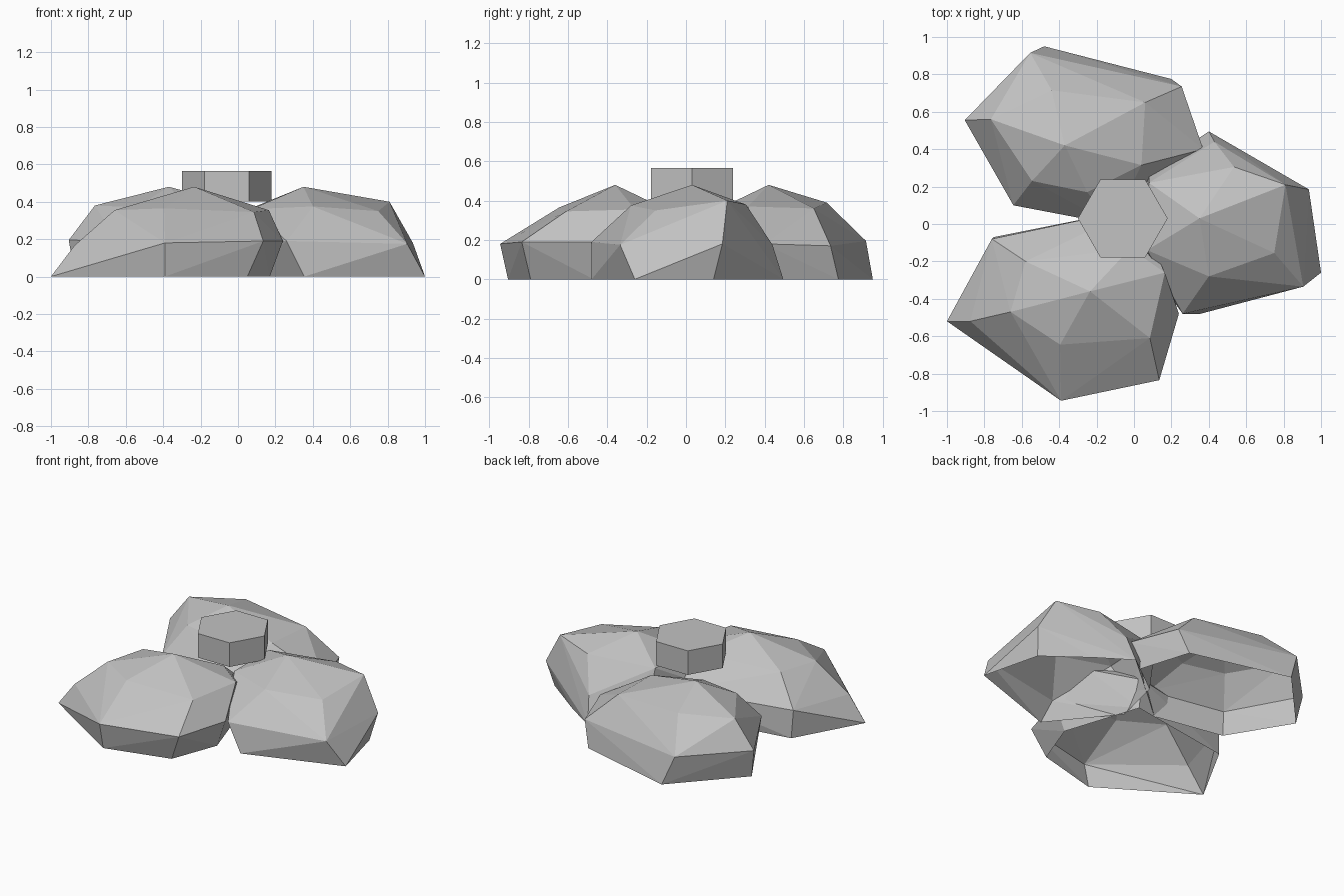
import bpy, bmesh, math

# One grey for every part
grey = bpy.data.materials.new("stone_grey")
grey.diffuse_color = (0.54, 0.54, 0.54, 1)


def finish(bm, name):
    bmesh.ops.recalc_face_normals(bm, faces=bm.faces)
    mesh = bpy.data.meshes.new(name)
    bm.to_mesh(mesh)
    bm.free()
    mesh.materials.append(grey)
    bpy.context.collection.objects.link(bpy.data.objects.new(name, mesh))


def lobe(name, peak, upper, middle, base):
    """Faceted dome through a peak and two rings, open at the ground."""
    bm = bmesh.new()
    for p in [peak] + upper + middle + [(x, y, 0) for x, y in base]:
        bm.verts.new(p)
    hull = bmesh.ops.convex_hull(bm, input=bm.verts[:])
    loose = [v for v in bm.verts if not v.link_faces]
    bmesh.ops.delete(bm, geom=loose, context='VERTS')
    floor = [f for f in bm.faces if all(v.co.z < 0.01 for v in f.verts)]
    bmesh.ops.delete(bm, geom=floor, context='FACES')
    finish(bm, name)


# Front left lobe
lobe("front_left_lobe", (-0.235, -0.36, 0.48),
     [(-0.58, -0.20, 0.36), (-0.66, -0.47, 0.355), (-0.395, -0.645, 0.365),
      (0.085, -0.61, 0.345), (0.165, -0.26, 0.355), (-0.02, -0.13, 0.37)],
     [(-0.76, -0.08, 0.19), (-0.875, -0.52, 0.165), (-0.39, -0.945, 0.18),
      (0.135, -0.835, 0.19), (0.24, -0.48, 0.19), (0.0, 0.08, 0.19)],
     [(-0.75, -0.07), (-1.0, -0.52), (-0.39, -0.905), (0.05, -0.79),
      (0.17, -0.47), (0.0, 0.05)])

# Right lobe
lobe("right_lobe", (0.35, 0.03, 0.48),
     [(0.81, 0.21, 0.40), (0.75, -0.155, 0.35), (0.40, -0.28, 0.375),
      (0.07, -0.14, 0.36), (0.08, 0.22, 0.37), (0.535, 0.305, 0.38)],
     [(0.935, 0.185, 0.18), (0.905, -0.335, 0.175), (0.26, -0.48, 0.19),
      (-0.03, -0.08, 0.19), (0.08, 0.28, 0.19), (0.43, 0.44, 0.175)],
     [(1.0, -0.26), (0.90, 0.14), (0.62, 0.35), (0.40, 0.495),
      (0.355, -0.48), (0.02, -0.07), (0.1, 0.27)])

# Back left lobe
lobe("back_left_lobe", (-0.37, 0.42, 0.48),
     [(-0.765, 0.56, 0.38), (-0.44, 0.715, 0.39), (0.06, 0.65, 0.36),
      (0.04, 0.315, 0.37), (-0.25, 0.17, 0.36), (-0.545, 0.23, 0.37)],
     [(-0.905, 0.555, 0.195), (-0.555, 0.915, 0.195), (0.255, 0.735, 0.17),
      (0.37, 0.40, 0.18), (-0.12, 0.0, 0.19), (-0.645, 0.10, 0.19)],
     [(-0.87, 0.53), (-0.48, 0.95), (0.20, 0.775), (0.31, 0.42),
      (-0.14, 0.03), (-0.62, 0.12)])

# Six-sided cap in the middle
bm = bmesh.new()
ring = [bm.verts.new((-0.06 + 0.24 * math.cos(math.pi * i / 3),
                      0.03 + 0.24 * math.sin(math.pi * i / 3), 0.40)) for i in range(6)]
side = bmesh.ops.extrude_face_region(bm, geom=[bm.faces.new(ring)], use_keep_orig=True)
top = [g for g in side["geom"] if isinstance(g, bmesh.types.BMVert)]
bmesh.ops.translate(bm, verts=top, vec=(0, 0, 0.165))
finish(bm, "hexagonal_cap")
